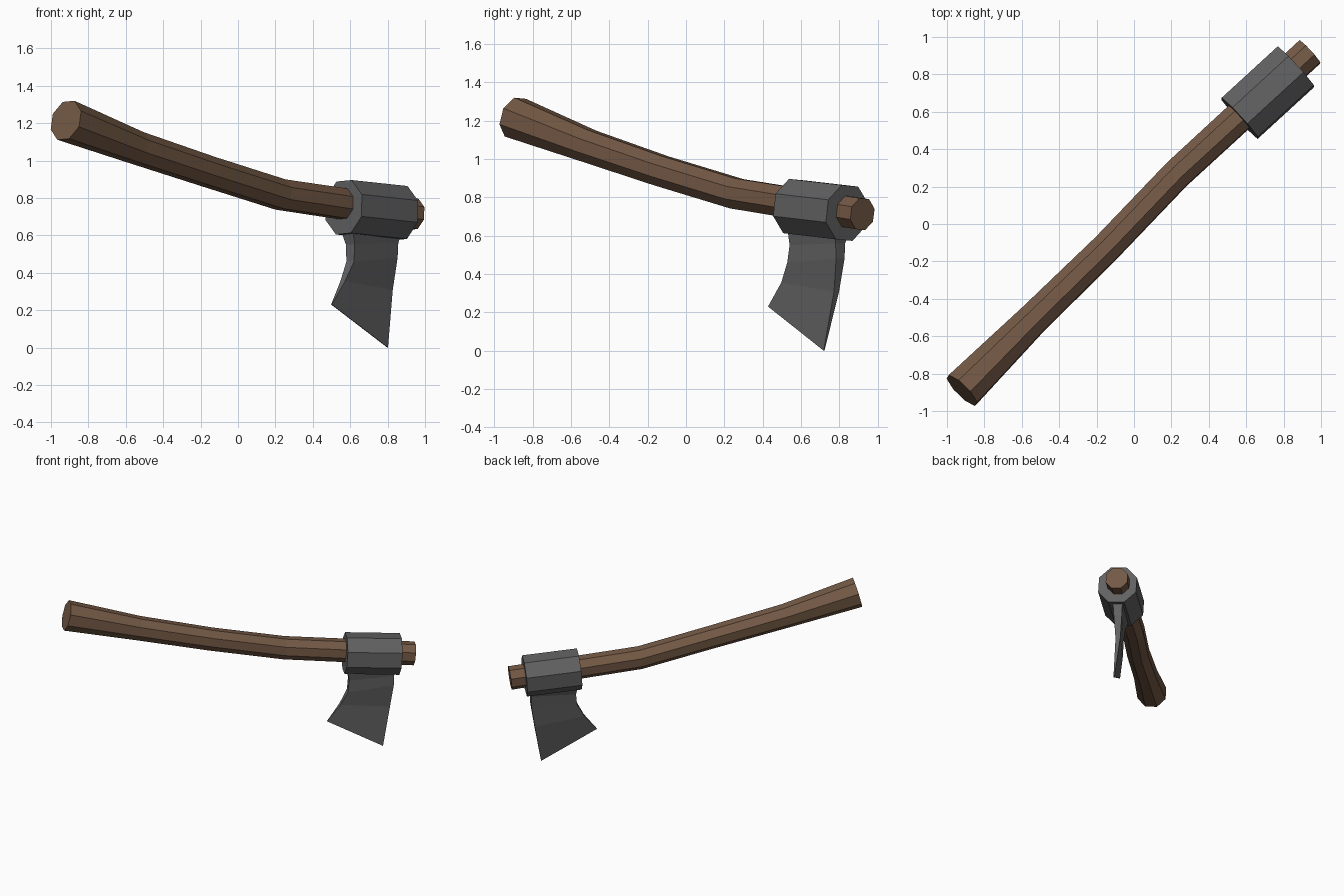
import bpy, bmesh
from math import sin, cos, pi
from mathutils import Vector

cube = bpy.data.objects.get("Cube")
if cube:
    bpy.data.objects.remove(cube, do_unlink=True)


def material(name, colour):
    mat = bpy.data.materials.new(name)
    mat.use_nodes = True
    mat.diffuse_color = (*colour, 1)
    mat.node_tree.nodes["Principled BSDF"].inputs["Base Color"].default_value = (*colour, 1)
    return mat


def loft(name, rings, mat):
    """Skin a list of equal rings and cap both ends."""
    bm = bmesh.new()
    loops = [[bm.verts.new(p) for p in ring] for ring in rings]
    for a, b in zip(loops, loops[1:]):
        for i in range(len(a)):
            j = (i + 1) % len(a)
            bm.faces.new((a[i], a[j], b[j], b[i]))
    bm.faces.new(loops[0])
    bm.faces.new(loops[-1])
    bmesh.ops.recalc_face_normals(bm, faces=bm.faces)
    mesh = bpy.data.meshes.new(name)
    bm.to_mesh(mesh)
    bm.free()
    mesh.materials.append(mat)
    obj = bpy.data.objects.new(name, mesh)
    bpy.context.collection.objects.link(obj)


SIDEWAYS = Vector((-0.68, 0.73, 0))
LEAN = Vector((0, 0, 1)) + SIDEWAYS * 0.07


def octagon(centre, along, radius):
    """Flat-topped octagon square to the given direction."""
    along = along.normalized()
    side = LEAN.cross(along).normalized()
    up = along.cross(side)
    angles = [pi / 8 + k * pi / 4 for k in range(8)]
    return [centre + (side * cos(a) + up * sin(a)) * radius for a in angles]


def octagon_tube(name, path, radii, mat):
    path = [Vector(p) for p in path]
    rings = []
    for i, p in enumerate(path):
        along = path[min(i + 1, len(path) - 1)] - path[max(i - 1, 0)]
        rings.append(octagon(p, along, radii[i]))
    loft(name, rings, mat)


wood = material("brown_wood", (0.175, 0.1, 0.06))
steel = material("grey_steel", (0.12, 0.12, 0.12))

# Curved handle, thicker at the grip end
octagon_tube("handle",
             [(-0.92, -0.89, 1.215), (-0.54, -0.51, 1.068), (-0.15, -0.13, 0.938),
              (0.228, 0.265, 0.818), (0.94, 0.92, 0.712)],
             [0.114, 0.091, 0.086, 0.086, 0.088], wood)

# Socket around the handle
octagon_tube("head_socket", [(0.565, 0.565, 0.75), (0.865, 0.84, 0.718)],
             [0.154, 0.154], steel)

# Blade rows from socket to cutting edge: heel, toe, half thickness
rows = [((0.58, 0.565, 0.64), (0.84, 0.81, 0.61), 0.05),
        ((0.60, 0.565, 0.55), (0.834, 0.805, 0.56), 0.034),
        ((0.60, 0.55, 0.46), (0.833, 0.805, 0.48), 0.03),
        ((0.56, 0.51, 0.355), (0.815, 0.785, 0.307), 0.018),
        ((0.50, 0.43, 0.23), (0.80, 0.72, 0.0), 0.003)]
rings = []
for heel, toe, half in rows:
    heel, toe, off = Vector(heel), Vector(toe), SIDEWAYS * half
    rings.append([heel - off, toe - off, toe + off, heel + off])
loft("blade", rings, steel)
